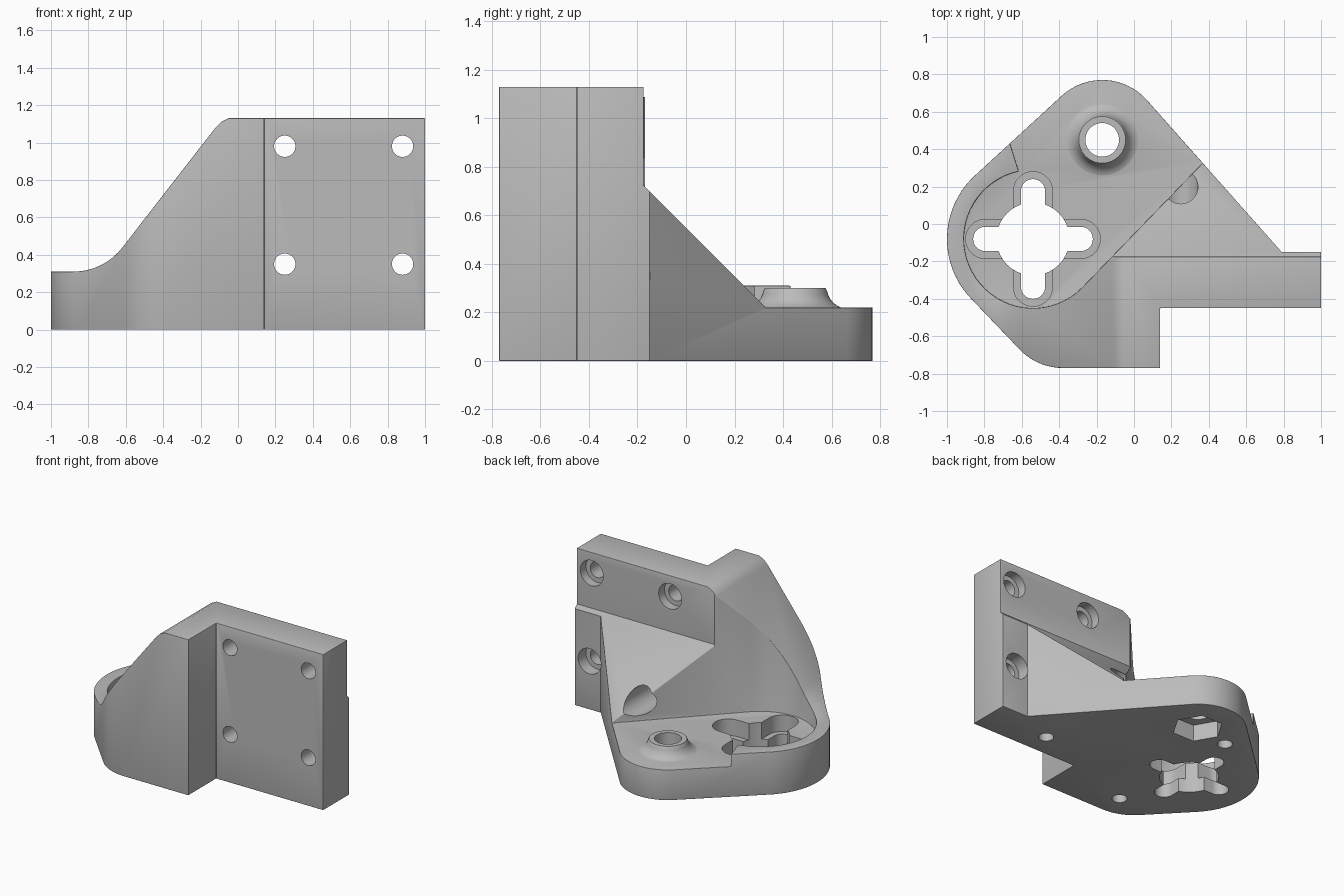
import bpy, bmesh, math
from mathutils import Vector

if "Cube" in bpy.data.objects:
    bpy.data.objects.remove(bpy.data.objects["Cube"])

grey = bpy.data.materials.new("plain grey")
grey.use_nodes = True
GREY = (0.5, 0.5, 0.5, 1)
grey.diffuse_color = GREY
grey.node_tree.nodes["Principled BSDF"].inputs["Base Color"].default_value = GREY

AXES = {"z": lambda u, v, w: (u, v, w),
        "y": lambda u, v, w: (u, w, v),
        "x": lambda u, v, w: (w, u, v)}


def arc(cx, cy, r, a0, a1, n=16):
    angles = [math.radians(a0 + (a1 - a0) * i / n) for i in range(n + 1)]
    return [(cx + r * math.cos(a), cy + r * math.sin(a)) for a in angles]


def circle(cx, cy, r, n=40):
    return arc(cx, cy, r, 0, 360, n)[:-1]


def finish(name, bm):
    bmesh.ops.recalc_face_normals(bm, faces=bm.faces)
    mesh = bpy.data.meshes.new(name)
    bm.to_mesh(mesh)
    bm.free()
    mesh.materials.append(grey)
    obj = bpy.data.objects.new(name, mesh)
    bpy.context.collection.objects.link(obj)
    return obj


def prism(name, profile, low, high, axis="z"):
    bm = bmesh.new()
    rings = [[bm.verts.new(AXES[axis](u, v, w)) for u, v in profile] for w in (low, high)]
    for ring in rings:
        bm.faces.new(ring)
    for i in range(len(profile)):
        j = (i + 1) % len(profile)
        bm.faces.new((rings[0][i], rings[0][j], rings[1][j], rings[1][i]))
    return finish(name, bm)


def lathe(name, profile, cx, cy, n=48):
    bm = bmesh.new()
    rings = [[bm.verts.new((x, y, z)) for x, y in circle(cx, cy, r, n)] for r, z in profile]
    bm.faces.new(rings[0])
    bm.faces.new(rings[-1])
    for a, b in zip(rings, rings[1:]):
        for i in range(n):
            j = (i + 1) % n
            bm.faces.new((a[i], a[j], b[j], b[i]))
    return finish(name, bm)


def apply(mod):
    bpy.ops.object.select_all(action="DESELECT")
    bpy.context.view_layer.objects.active = body
    body.select_set(True)
    bpy.ops.object.modifier_apply(modifier=mod.name)


def combine(tool, operation="DIFFERENCE"):
    mod = body.modifiers.new("combine", "BOOLEAN")
    mod.operation, mod.solver, mod.object = operation, "EXACT", tool
    apply(mod)
    bpy.data.objects.remove(tool)


# Main block from the plan outline
CX, CY = -0.54, -0.08
BX, BY = -0.17, 0.45
outline = (arc(BX, BY, 0.32, 41, 132) + arc(CX, CY, 0.46, 132, 225, 20)
           + arc(-0.38, -0.45, 0.32, 225, 270, 8)
           + [(0.14, -0.77), (0.14, -0.45), (1, -0.45), (1, -0.15), (0.79, -0.15)])
body = prism("bracket", outline, 0, 1.13)

# Sloping shoulder on the left
shoulder = (arc(-0.88, 0.64, 0.33, -90, -38, 10)
            + [(-0.12, 1.08), (-0.09, 1.11), (-0.05, 1.13), (-0.05, 1.4), (-1.2, 1.4), (-1.2, 0.31)])
combine(prism("shoulder_cut", shoulder, -1, 1, "y"))

# Level rim, sunken floor and sloping gusset behind the wall
combine(prism("rim_cut", [(-1.2, CY), (-0.6, CY), (-0.6, 1), (-1.2, 1)], 0.31, 1.4))
pocket = (arc(CX, CY, 0.37, 102, 315, 36)
          + [(0.9, 0.876), (0.9, 1), (-0.9, 1), (-0.72, 0.6), (-0.66, 0.42)])
combine(prism("pocket_cut", pocket, 0.22, 1.4))
slope = [(-0.175, 1.4), (-0.175, 0.725), (0.33, 0.22), (1, 0.22), (1, 1.4)]
combine(prism("gusset_cut", slope, -0.11, 1.2, "x"))

# Soft edges
bevel = body.modifiers.new("soft_edges", "BEVEL")
bevel.width, bevel.segments, bevel.limit_method = 0.02, 3, "ANGLE"
bevel.angle_limit = math.radians(50)
bevel.use_clamp_overlap = True
apply(bevel)

# Raised boss with a hollow and a hexagonal nut seat
flare = [(0.22 - 0.09 * math.sin(math.radians(a)), 0.305 - 0.09 * math.cos(math.radians(a)))
         for a in range(0, 81, 10)]
combine(lathe("boss", [(0.22, 0.1)] + flare + [(0.125, 0.3)], BX, BY), "UNION")
combine(prism("boss_hole", circle(BX, BY, 0.09), -0.1, 0.5))
combine(prism("nut_seat", circle(BX, BY, 0.17, 6), -0.1, 0.12))


# Cross shaped opening with a stepped recess
def slot(half, reach, turn):
    pts = arc(reach - half, 0, half, -90, 90) + arc(half - reach, 0, half, 90, 270)
    return [(CX + (-y if turn else x), CY + (x if turn else y)) for x, y in pts]


for turn in (False, True):
    combine(prism("slot", slot(0.065, 0.32, turn), -0.1, 0.5))
    combine(prism("slot_recess", slot(0.105, 0.36, turn), 0.1, 0.5))
combine(prism("cross_centre", circle(CX, CY, 0.195), -0.1, 0.5))

# Counterbored holes through the mounting plate
for x in (0.25, 0.88):
    for z in (0.35, 0.98):
        combine(prism("bolt_hole", circle(x, z, 0.057), -0.6, 0, "y"))
        combine(prism("counterbore", circle(x, z, 0.092), -0.24, 0.5, "y"))

# Small blind holes under the base
for x, y in ((0.52, -0.28), (-0.37, -0.59), (-0.44, 0.405)):
    combine(prism("foot_hole", circle(x, y, 0.05, 24), -0.1, 0.1))

bpy.ops.object.shade_smooth_by_angle(angle=math.radians(35))
